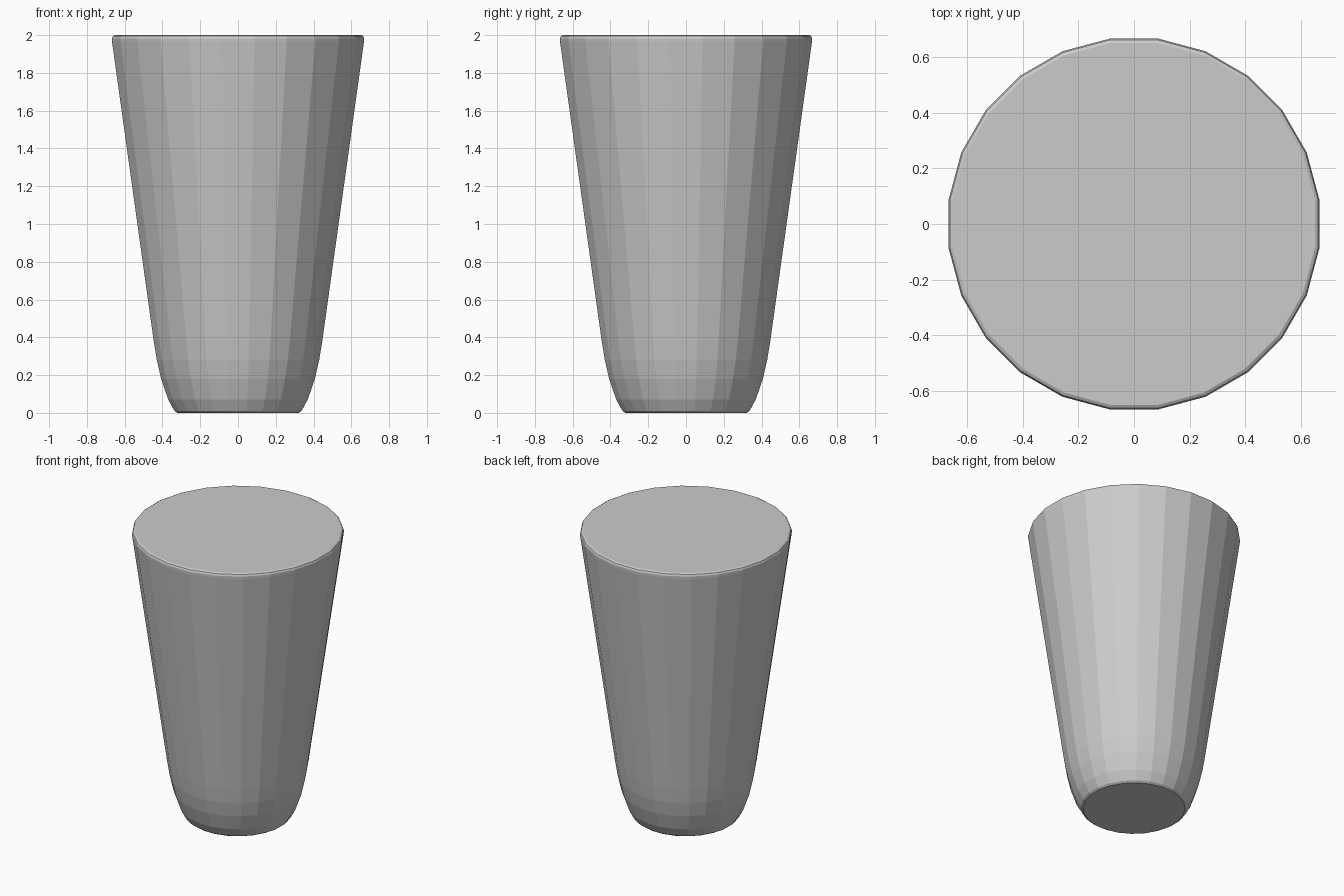
import bpy, bmesh
from math import cos, sin, pi

if "Cube" in bpy.data.objects:
    bpy.data.objects.remove(bpy.data.objects["Cube"])

SIDES = 24

# Tapered body profile: (half width across flats, height)
profile = [(0.322, 0.0), (0.336, 0.01), (0.369, 0.07), (0.407, 0.18),
           (0.43, 0.28), (0.447, 0.385), (0.667, 1.965), (0.668, 1.982),
           (0.663, 1.994), (0.652, 2.0)]

bm = bmesh.new()
rings = []
for half, z in profile:
    r = half / cos(pi / SIDES)
    rings.append([bm.verts.new((r * cos(2 * pi * (i + 0.5) / SIDES),
                                r * sin(2 * pi * (i + 0.5) / SIDES), z))
                  for i in range(SIDES)])

# Side walls
for low, high in zip(rings, rings[1:]):
    for i in range(SIDES):
        j = (i + 1) % SIDES
        bm.faces.new((low[i], low[j], high[j], high[i]))

# Flat base and top
bm.faces.new(rings[0][::-1])
bm.faces.new(rings[-1])

mesh = bpy.data.meshes.new("tapered_cup")
bm.to_mesh(mesh)
bm.free()
bpy.context.collection.objects.link(bpy.data.objects.new("tapered_cup", mesh))
